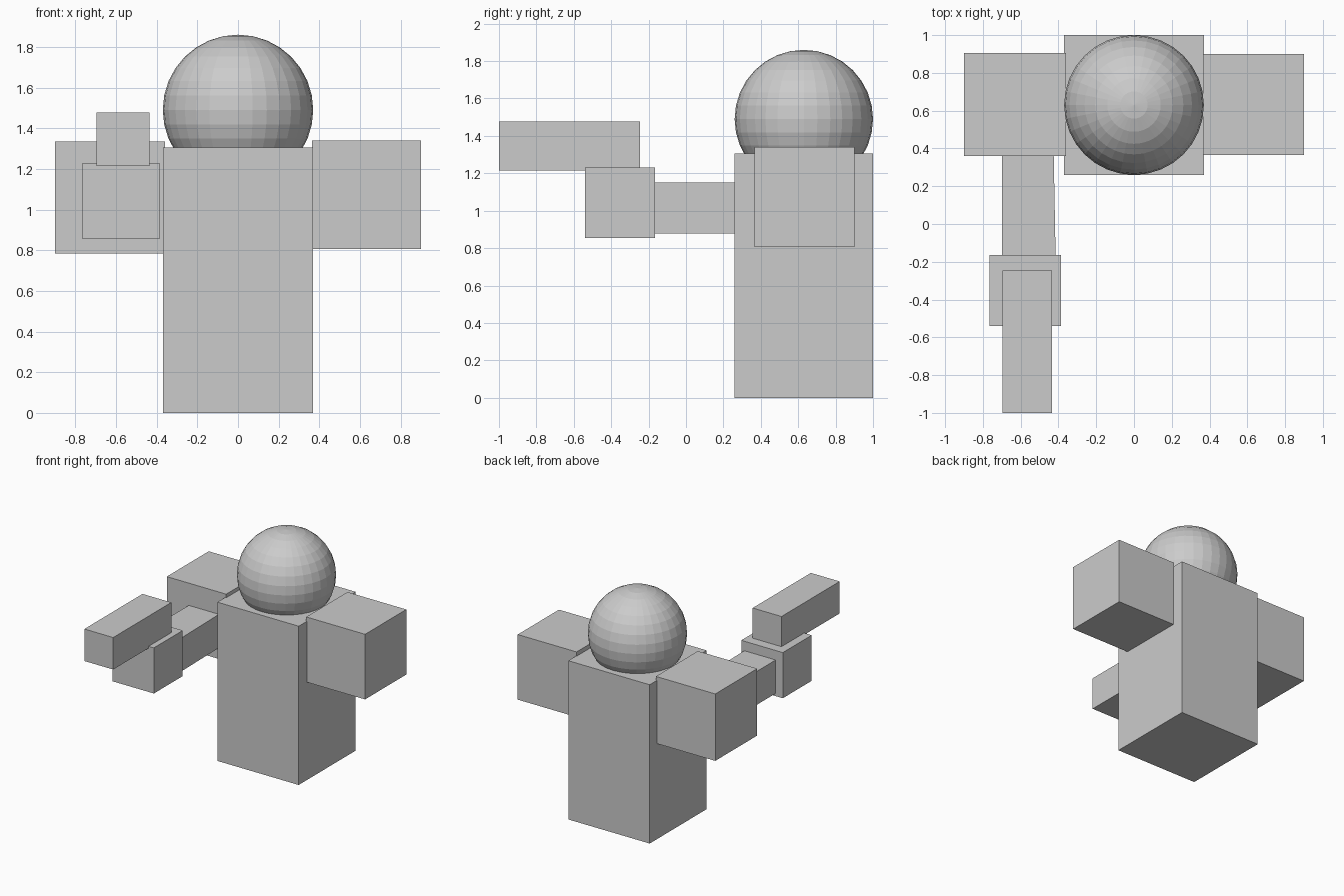
import bpy

if "Cube" in bpy.data.objects:
    bpy.data.objects.remove(bpy.data.objects["Cube"])


def box(name, x, y, z):
    """Box spanning the given (min, max) range on each axis."""
    spans = (x, y, z)
    bpy.ops.mesh.primitive_cube_add(size=1, location=[(a + b) / 2 for a, b in spans])
    obj = bpy.context.object
    obj.name = name
    size = [b - a for a, b in spans]
    for v in obj.data.vertices:
        v.co = [c * s for c, s in zip(v.co, size)]
    return obj


# Torso and shoulders
box("torso", (-0.37, 0.37), (0.26, 1.0), (0, 1.305))
box("left_shoulder", (0.365, 0.90), (0.365, 0.90), (0.805, 1.34))
box("right_shoulder", (-0.90, -0.36), (0.36, 0.905), (0.785, 1.335))

# Outstretched arm, widening slightly toward the hand
forearm = box("forearm", (-0.70, -0.425), (-0.17, 0.365), (0.877, 1.152))
for v in forearm.data.vertices:
    if v.co.x > 0 and v.co.y < 0:
        v.co.x += 0.01
box("hand", (-0.765, -0.387), (-0.54, -0.165), (0.855, 1.23))

# Block held on top of the hand
box("held_block", (-0.697, -0.435), (-1.0, -0.245), (1.215, 1.478))

# Faceted round head
bpy.ops.mesh.primitive_uv_sphere_add(segments=32, ring_count=16, radius=0.37,
                                     location=(0, 0.63, 1.49))
bpy.context.object.name = "head"
